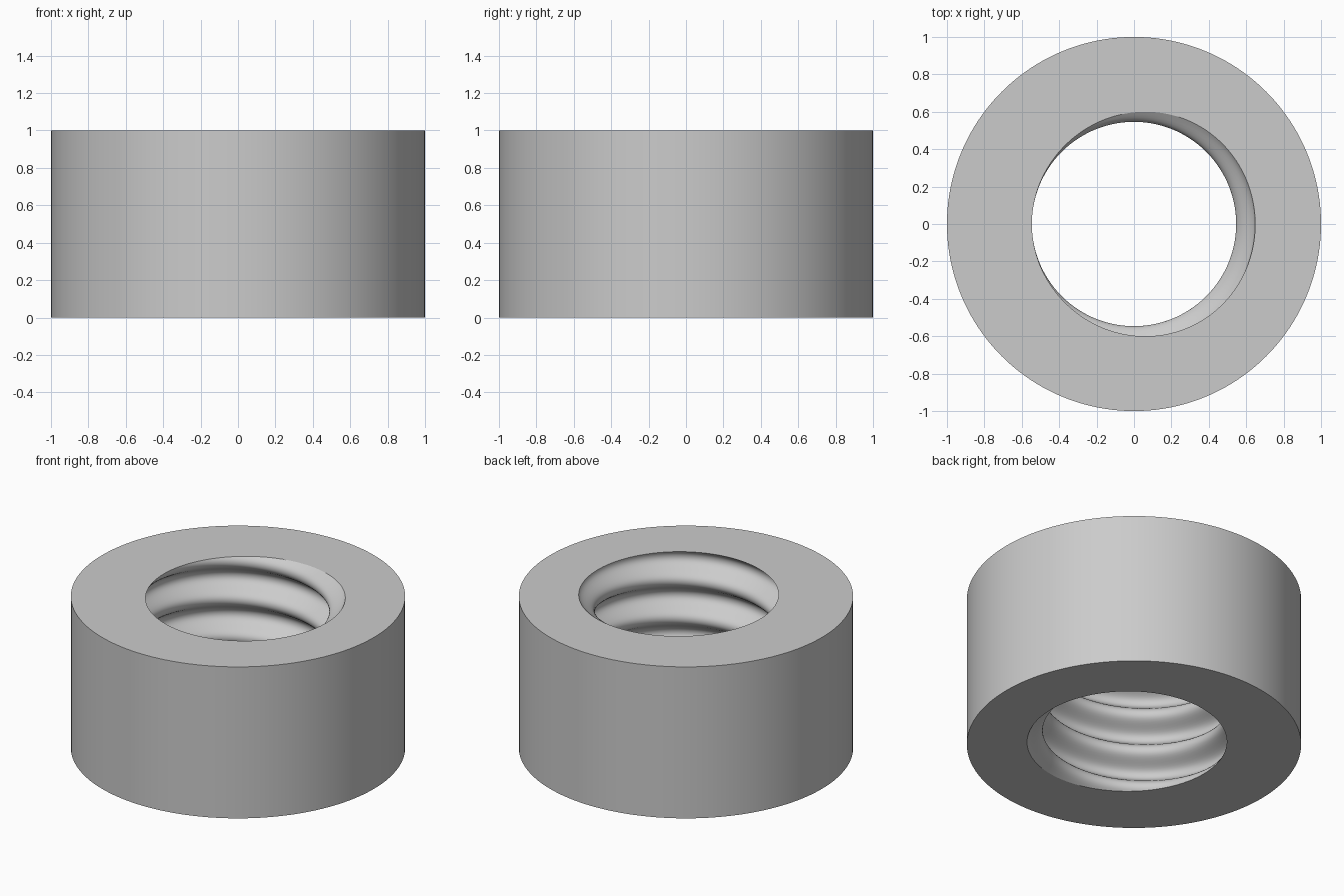
import bpy, bmesh, math

cube = bpy.data.objects.get("Cube")
if cube:
    bpy.data.objects.remove(cube, do_unlink=True)

SEGMENTS = 160
RINGS = 96
HEIGHT = 1.0
OUTER = 1.0
MEAN, DEPTH, PITCH = 0.597, 0.051, 0.25
SQUARE = 0.05   # fullness of the rounded thread

grey = bpy.data.materials.new("plain_grey")
grey.use_nodes = True
colour = (0.6, 0.6, 0.6, 1)
grey.diffuse_color = colour
grey.node_tree.nodes["Principled BSDF"].inputs["Base Color"].default_value = colour


def bore_radius(angle, z):
    """Right-handed rounded thread, with the groove at +x on both ends."""
    phase = 2 * math.pi * z / PITCH - angle
    wave = (math.cos(phase) - SQUARE * math.cos(3 * phase)) / (1 - SQUARE)
    return MEAN + DEPTH * wave


def add_ring(bm, z, radius):
    ring = []
    for i in range(SEGMENTS):
        a = 2 * math.pi * i / SEGMENTS
        r = radius(a, z)
        ring.append(bm.verts.new((r * math.cos(a), r * math.sin(a), z)))
    return ring


def bridge(bm, lower, upper, smooth):
    for i in range(SEGMENTS):
        j = (i + 1) % SEGMENTS
        face = bm.faces.new((lower[i], lower[j], upper[j], upper[i]))
        face.smooth = smooth


# Closed section: outer wall, top face, threaded bore, bottom face
bm = bmesh.new()
outer_low = add_ring(bm, 0, lambda a, z: OUTER)
outer_top = add_ring(bm, HEIGHT, lambda a, z: OUTER)
bore = [add_ring(bm, HEIGHT * (1 - k / RINGS), bore_radius) for k in range(RINGS + 1)]
bridge(bm, outer_low, outer_top, True)
bridge(bm, outer_top, bore[0], False)
for above, below in zip(bore, bore[1:]):
    bridge(bm, above, below, True)
bridge(bm, bore[-1], outer_low, False)
bmesh.ops.recalc_face_normals(bm, faces=bm.faces)

mesh = bpy.data.meshes.new("threaded_round_nut")
bm.to_mesh(mesh)
bm.free()
mesh.materials.append(grey)
nut = bpy.data.objects.new("threaded_round_nut", mesh)
bpy.context.collection.objects.link(nut)

# Smooth walls with crisp rims
bpy.ops.object.select_all(action='DESELECT')
nut.select_set(True)
bpy.context.view_layer.objects.active = nut
bpy.ops.object.shade_smooth_by_angle(angle=math.radians(30))
